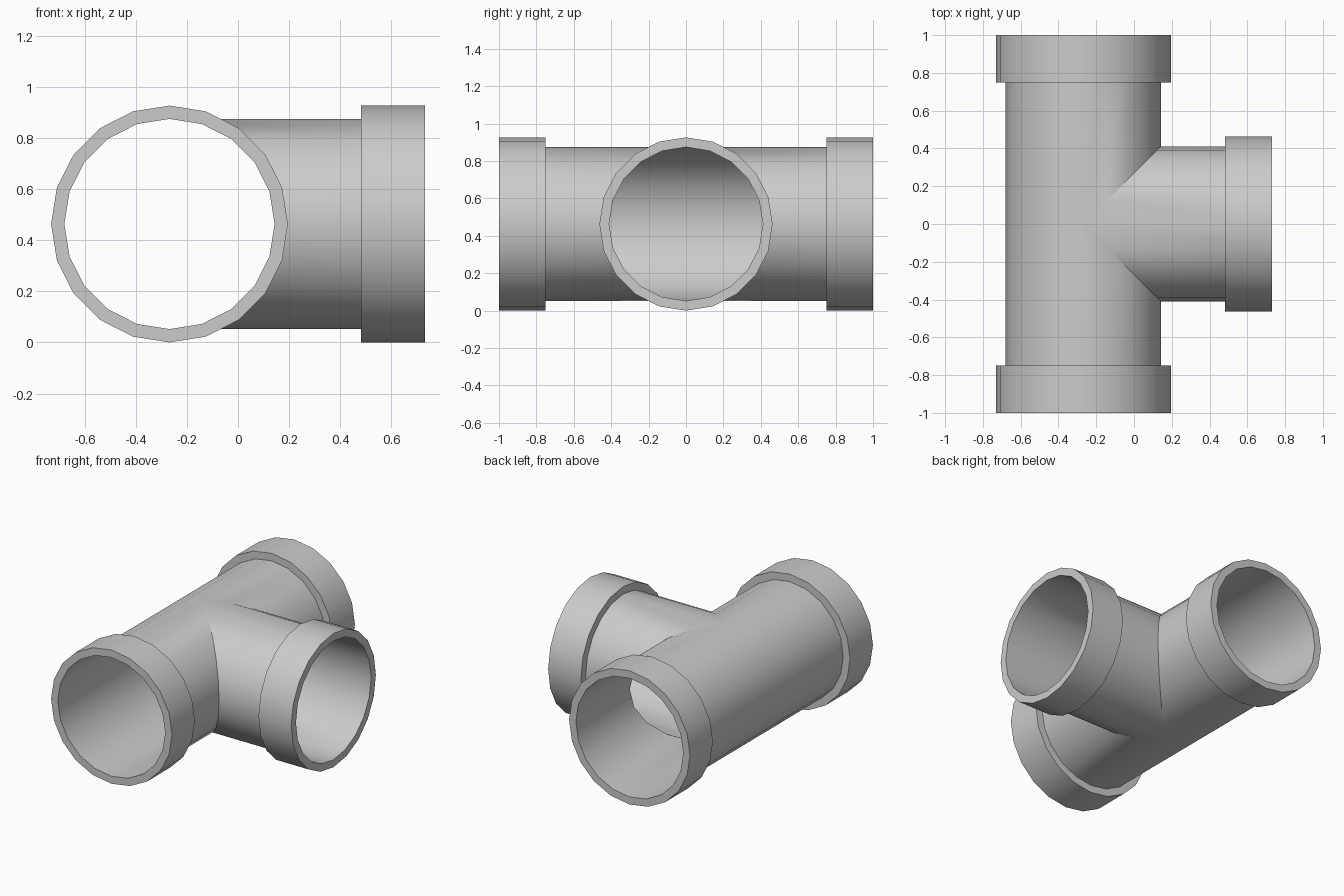
import bpy, bmesh
from math import cos, sin, pi

if "Cube" in bpy.data.objects:
    bpy.data.objects.remove(bpy.data.objects["Cube"])

N = 20            # sides of every pipe
R_PIPE = 0.411
R_COLLAR = 0.463
CX = -0.268       # axis of the straight run
CZ = R_COLLAR
LIP = 0.25        # collar length
END_Y = 1.0
END_X = 0.731

ANGLES = [2 * pi * i / N for i in range(N)]


def run_point(a, y, r=R_PIPE):
    return (CX + r * cos(a), y, CZ + r * sin(a))


def branch_point(a, x, r=R_PIPE):
    return (x, r * cos(a), CZ + r * sin(a))


def skin(bm, loops):
    """Join closed rings of points with quads."""
    rings = [[bm.verts.new(p) for p in loop] for loop in loops]
    for a, b in zip(rings, rings[1:]):
        for i in range(N):
            j = (i + 1) % N
            bm.faces.new((a[i], a[j], b[j], b[i]))


def finish(bm, name):
    bmesh.ops.remove_doubles(bm, verts=bm.verts, dist=1e-4)
    bmesh.ops.recalc_face_normals(bm, faces=bm.faces)
    mesh = bpy.data.meshes.new(name)
    bm.to_mesh(mesh)
    bm.free()
    obj = bpy.data.objects.new(name, mesh)
    bpy.context.collection.objects.link(obj)
    bpy.ops.object.select_all(action='DESELECT')
    obj.select_set(True)
    bpy.context.view_layer.objects.active = obj
    bpy.ops.object.shade_smooth_by_angle(angle=pi / 6)


# Thin-walled tee body: three arms mitred together at 45 degrees
body = bmesh.new()
for side in (-1, 1):
    skin(body, [[run_point(a, side * END_Y) for a in ANGLES],
                [run_point(a, side * R_PIPE * max(cos(a), 0)) for a in ANGLES]])
skin(body, [[branch_point(a, CX + R_PIPE * abs(cos(a))) for a in ANGLES],
            [branch_point(a, END_X) for a in ANGLES]])
finish(body, "tee_body")


# Collars: back step, outer band and end face
def collar(name, point, end, step):
    bm = bmesh.new()
    profile = [(step, R_PIPE), (step, R_COLLAR), (end, R_COLLAR), (end, R_PIPE)]
    skin(bm, [[point(a, t, r) for a in ANGLES] for t, r in profile])
    finish(bm, name)


collar("front_collar", run_point, -END_Y, -END_Y + LIP)
collar("back_collar", run_point, END_Y, END_Y - LIP)
collar("branch_collar", branch_point, END_X, END_X - LIP)
